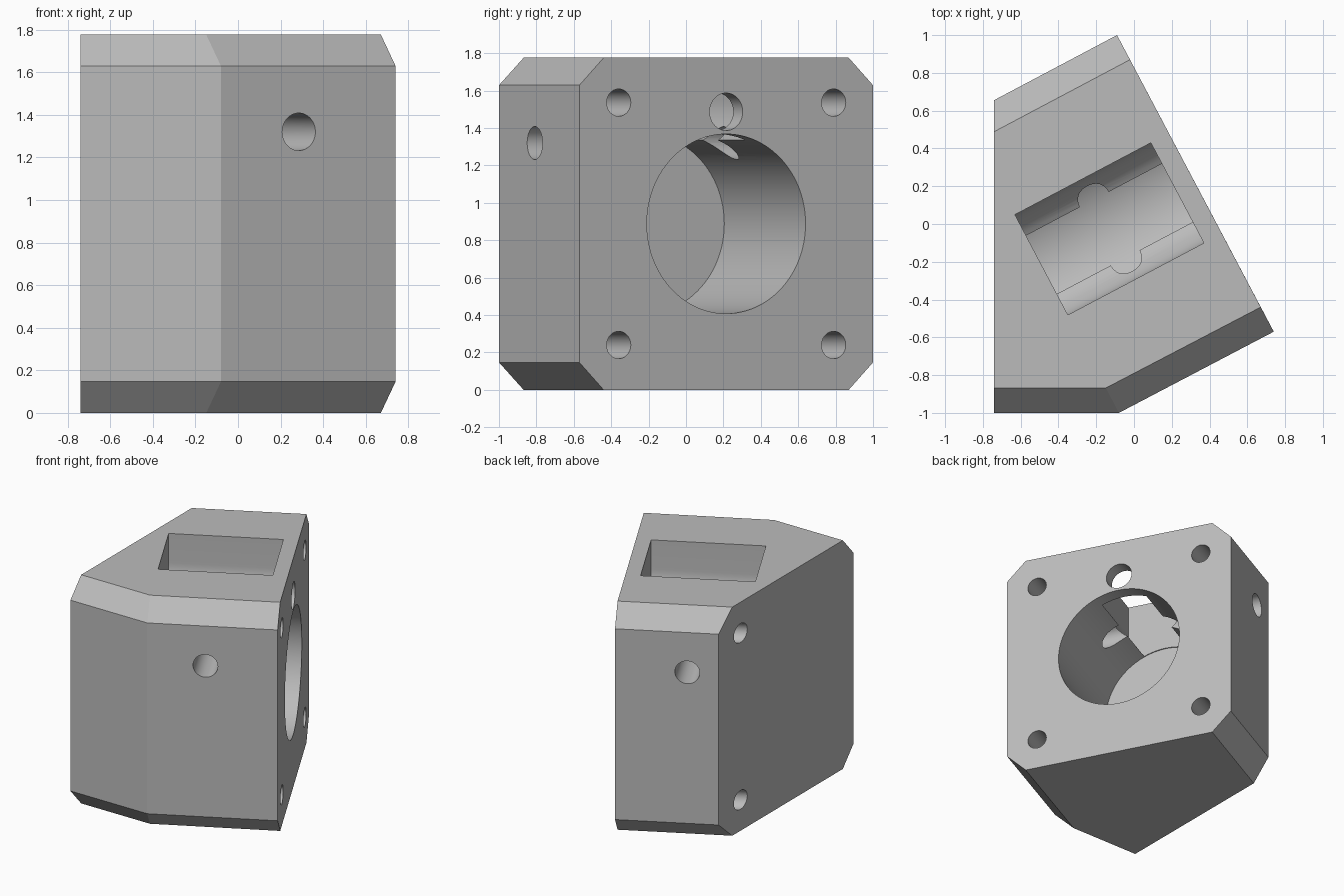
import bpy, bmesh, math
from mathutils import Vector, Matrix

if "Cube" in bpy.data.objects:
    bpy.data.objects.remove(bpy.data.objects["Cube"])

H = 1.776                       # body height
A = math.radians(27.86)         # turn of the drilled face
N = Vector((math.cos(A), math.sin(A), 0))     # outward normal of the drilled face
V = Vector((-math.sin(A), math.cos(A), 0))    # sideways along that face
FACE = Vector((0.325, 0.215, 0))              # middle of that face, at floor level

grey = bpy.data.materials.new("mid grey")
grey.diffuse_color = (0.5, 0.5, 0.5, 1)
grey.use_nodes = True
grey.node_tree.nodes["Principled BSDF"].inputs["Base Color"].default_value = grey.diffuse_color


def make_object(name, bm):
    bmesh.ops.recalc_face_normals(bm, faces=bm.faces)
    mesh = bpy.data.meshes.new(name)
    bm.to_mesh(mesh)
    bm.free()
    mesh.materials.append(grey)
    ob = bpy.data.objects.new(name, mesh)
    bpy.context.collection.objects.link(ob)
    return ob


def loft(name, rings):
    """Closed solid through a list of point rings."""
    bm = bmesh.new()
    loops = [[bm.verts.new(p) for p in ring] for ring in rings]
    n = len(loops[0])
    for a, b in zip(loops, loops[1:]):
        for i in range(n):
            j = (i + 1) % n
            bm.faces.new((a[i], a[j], b[j], b[i]))
    bm.faces.new(loops[0][::-1])
    bm.faces.new(loops[-1])
    return make_object(name, bm)


def local(v, depth, z):
    return FACE + V * v - N * depth + Vector((0, 0, z))


def drill(name, start, end, r, sides=64):
    """Round cutter between two points."""
    axis = end - start
    bm = bmesh.new()
    mat = Matrix.Translation((start + end) / 2) @ axis.to_track_quat('Z', 'Y').to_matrix().to_4x4()
    bmesh.ops.create_cone(bm, cap_ends=True, segments=sides, radius1=r, radius2=r,
                          depth=axis.length, matrix=mat)
    return make_object(name, bm)


# Body: five-sided block with chamfered top and bottom edges
outer = [(-0.74, -1), (-0.08, -1), (0.74, -0.57), (-0.09, 1), (-0.74, 0.656)]
inner = [(-0.74, -0.868), (-0.149, -0.868), (0.671, -0.44), (-0.021, 0.87), (-0.74, 0.489)]
levels = [(inner, 0), (outer, 0.147), (outer, H - 0.147), (inner, H)]
body = loft("motor_block", [[(x, y, z) for x, y in ring] for ring, z in levels])

# Main blind bore
cutters = [drill("bore_cutter", local(0, -0.1, H / 2), local(0, 0.93, H / 2), 0.48, 96)]

# Slot from the top with rounded shoulders, running into the bore
R = 0.247
half = [(0.3, H + 0.1)]
for i in range(11):
    t = math.radians(60.5) * i / 10
    half.append((0.3 - R + R * math.cos(t), 1.55 - R * math.sin(t)))
half.append((0.174, 1.2))
profile = half + [(-v, z) for v, z in reversed(half)]
cutters.append(loft("slot_cutter", [[local(v, d, z) for v, z in profile] for d in (0.108, 0.922)]))

# Small window above the bore
cutters.append(drill("window_cutter", local(0, -0.1, 1.487), local(0, 0.3, 1.487), 0.1))

# Four screw holes
for sv in (-1, 1):
    for sz in (-1, 1):
        z = H / 2 + sz * 0.648
        cutters.append(drill("screw_cutter", local(sv * 0.65, -0.1, z), local(sv * 0.65, 0.95, z), 0.073, 48))

# Cross hole right through the sides
cutters.append(drill("cross_cutter", local(-1.1, 0.513, 1.32), local(1.1, 0.513, 1.32), 0.088))

# Cut everything out of the body
bpy.context.view_layer.objects.active = body
for c in cutters:
    mod = body.modifiers.new("cut", 'BOOLEAN')
    mod.operation = 'DIFFERENCE'
    mod.solver = 'EXACT'
    mod.object = c
    bpy.ops.object.modifier_apply(modifier=mod.name)
    bpy.data.objects.remove(c)

bpy.ops.object.select_all(action='DESELECT')
body.select_set(True)
bpy.ops.object.shade_smooth_by_angle(angle=math.radians(20))
